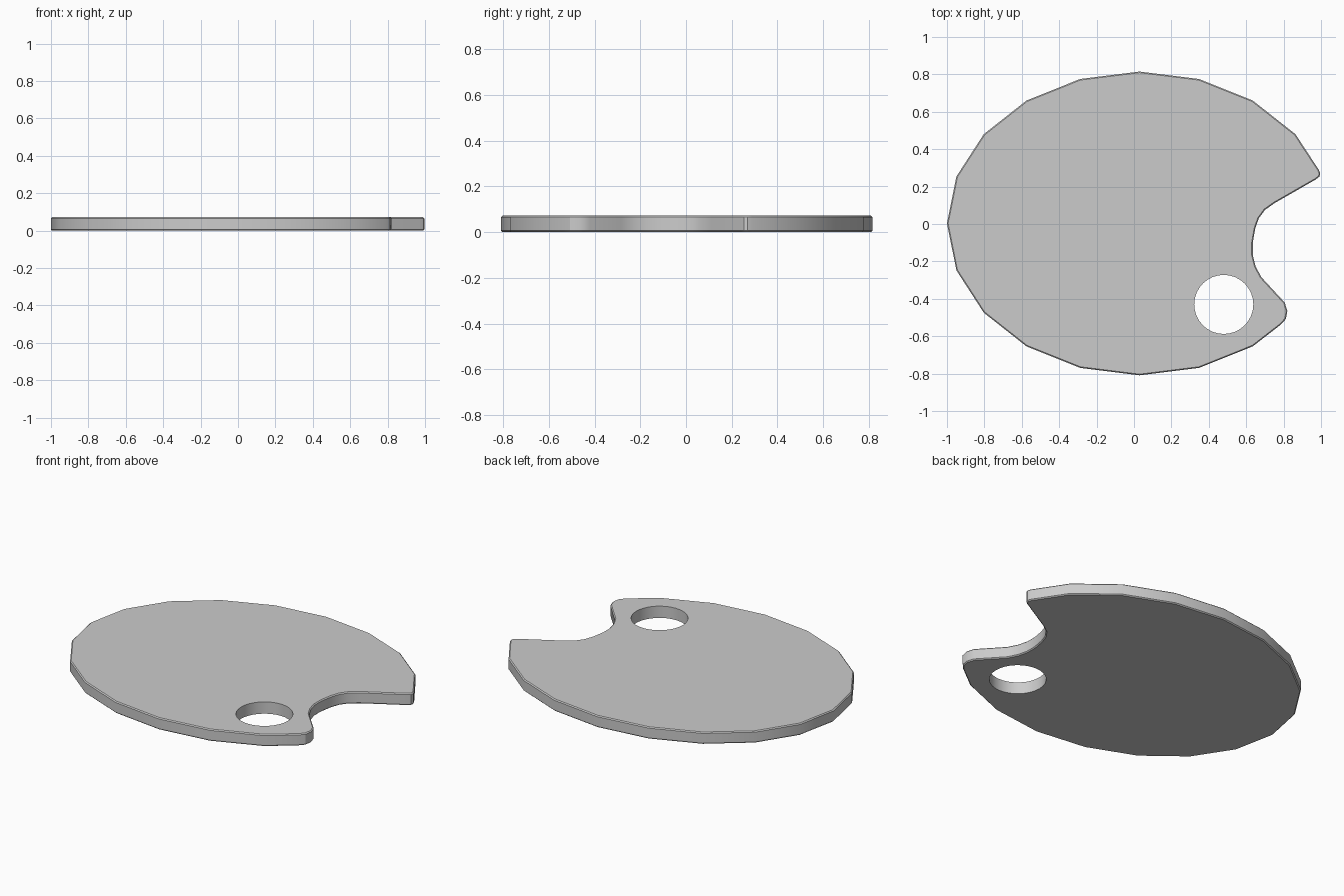
import bpy, bmesh
from math import cos, sin, radians, tau

if "Cube" in bpy.data.objects:
    bpy.data.objects.remove(bpy.data.objects["Cube"])

THICK = 0.072

# Outer rim: 20-sided ellipse, upper right round to lower right
rim = [(0.03 + 1.03 * cos(radians(18 * k)), 0.003 + 0.812 * sin(radians(18 * k)))
       for k in range(2, 19) if k != 18]
rim = [p for p in rim if not (p[0] > 0.7 and p[1] < 0)]

# Rounded lower tip, thumb notch and rounded upper tip
notch = [(0.785, -0.538), (0.812, -0.508), (0.82, -0.465), (0.806, -0.42),
         (0.68, -0.283), (0.65, -0.225), (0.635, -0.165), (0.635, -0.10),
         (0.648, -0.025), (0.667, 0.03), (0.70, 0.075), (0.752, 0.112),
         (0.972, 0.238), (0.991, 0.253), (0.996, 0.27), (0.988, 0.29)]

# Round thumb hole
hole = [(0.48 + 0.158 * cos(tau * i / 32), -0.43 + 0.158 * sin(tau * i / 32))
        for i in range(32)]

bm = bmesh.new()


def loop(points):
    vs = [bm.verts.new((x, y, 0)) for x, y in points]
    return [bm.edges.new((vs[i], vs[(i + 1) % len(vs)])) for i in range(len(vs))]


# Fill between rim and hole, then extrude into a board
edges = loop(rim + notch) + loop(hole)
bmesh.ops.triangle_fill(bm, use_beauty=True, use_dissolve=False, edges=edges)
ext = bmesh.ops.extrude_face_region(bm, geom=bm.faces[:], use_keep_orig=True)
top = [g for g in ext["geom"] if isinstance(g, bmesh.types.BMVert)]
bmesh.ops.translate(bm, vec=(0, 0, THICK), verts=top)
bmesh.ops.recalc_face_normals(bm, faces=bm.faces[:])

# Small chamfer along the outer top and bottom edges
outer = []
for e in bm.edges:
    a, b = (v.co for v in e.verts)
    mid = (a + b) / 2
    near_hole = (mid.x - 0.48) ** 2 + (mid.y + 0.43) ** 2 < 0.16 ** 2
    if e.calc_face_angle(0) > 1.2 and abs(a.z - b.z) < 1e-4 and not near_hole:
        outer.append(e)
bmesh.ops.bevel(bm, geom=outer, offset=0.006, segments=1, profile=0.5, affect='EDGES')

mesh = bpy.data.meshes.new("palette_board")
bm.to_mesh(mesh)
bm.free()
board = bpy.data.objects.new("palette_board", mesh)
bpy.context.collection.objects.link(board)
bpy.context.view_layer.objects.active = board
board.select_set(True)
bpy.ops.object.shade_smooth_by_angle(angle=radians(30))
